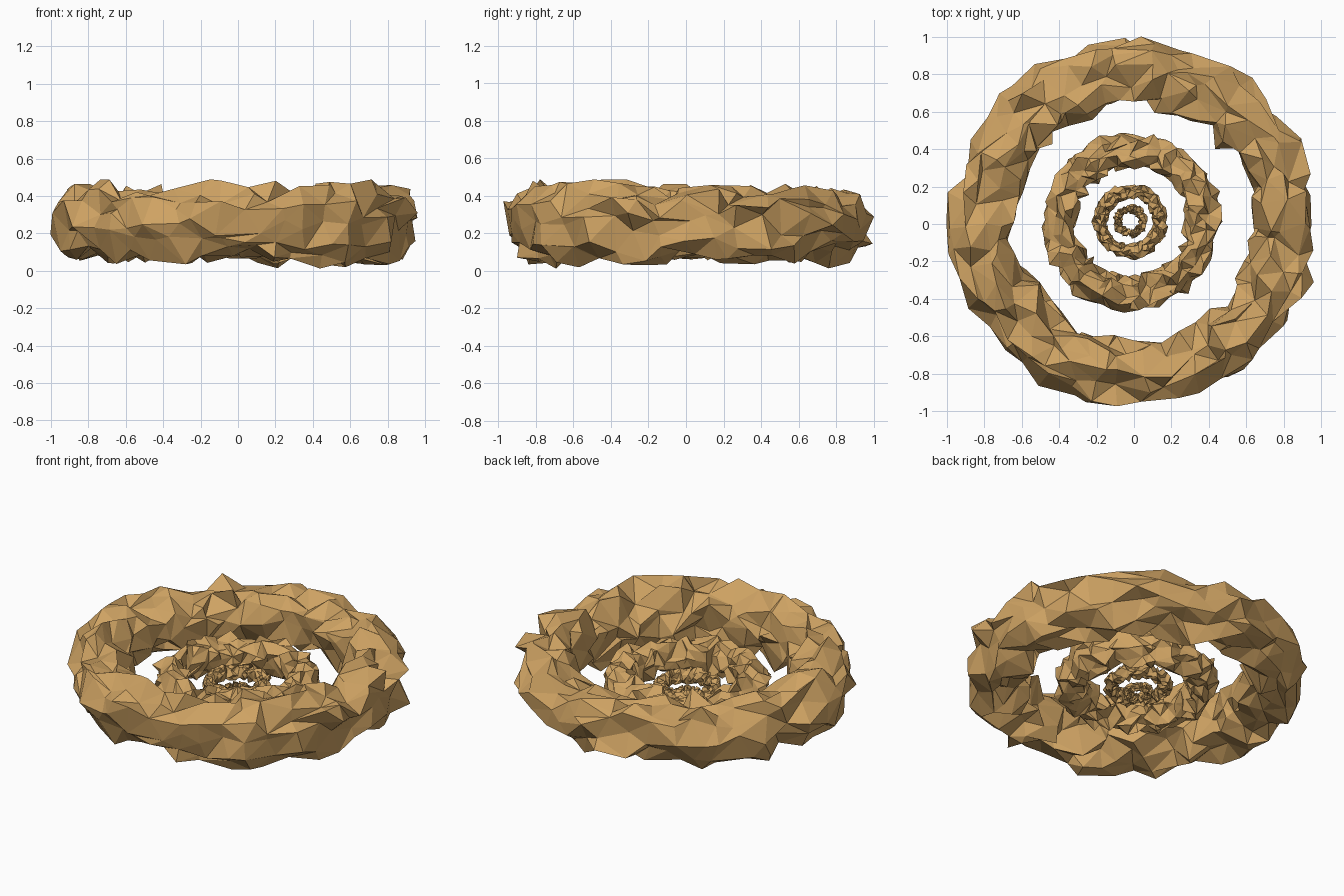
import bpy, bmesh, math, random

if "Cube" in bpy.data.objects:
    bpy.data.objects.remove(bpy.data.objects["Cube"])

rock = bpy.data.materials.new("rock")
rock.diffuse_color = (0.62, 0.365, 0.125, 1)
rock.use_nodes = True
rock.node_tree.nodes["Principled BSDF"].inputs["Base Color"].default_value = rock.diffuse_color


def rocky_ring(name, major, minor, centre, jitter, seed, n=42, m=12):
    """Low-poly torus, a little taller than wide, with randomly displaced vertices."""
    rng = random.Random(seed)
    cx, cy, cz = centre
    bm = bmesh.new()
    rows = []
    for i in range(n):
        a = 2 * math.pi * i / n
        row = []
        for j in range(m):
            b = 2 * math.pi * j / m
            r = major + minor * math.cos(b)
            d = [rng.uniform(-jitter, jitter) for _ in range(3)]
            row.append(bm.verts.new((cx + r * math.cos(a) + d[0],
                                     cy + r * math.sin(a) + d[1],
                                     cz + minor * 1.12 * math.sin(b) + d[2] * 1.25)))
        rows.append(row)
    for i in range(n):
        p, q = rows[i], rows[(i + 1) % n]
        for j in range(m):
            k = (j + 1) % m
            bm.faces.new((p[j], q[j], q[k], p[k]))
    bmesh.ops.triangulate(bm, faces=bm.faces[:])
    me = bpy.data.meshes.new(name)
    bm.to_mesh(me)
    bm.free()
    me.materials.append(rock)
    ob = bpy.data.objects.new(name, me)
    bpy.context.collection.objects.link(ob)


# Concentric rings, outermost first, the inner ones sitting lower
rocky_ring("outer_ring", 0.805, 0.16, (0.0, 0.005, 0.25), 0.05, 21)
rocky_ring("middle_ring", 0.383, 0.085, (-0.013, 0.01, 0.19), 0.031, 5)
rocky_ring("small_ring", 0.16, 0.035, (-0.02, 0.015, 0.165), 0.015, 7)
rocky_ring("core_ring", 0.066, 0.017, (-0.02, 0.015, 0.115), 0.013, 9)
